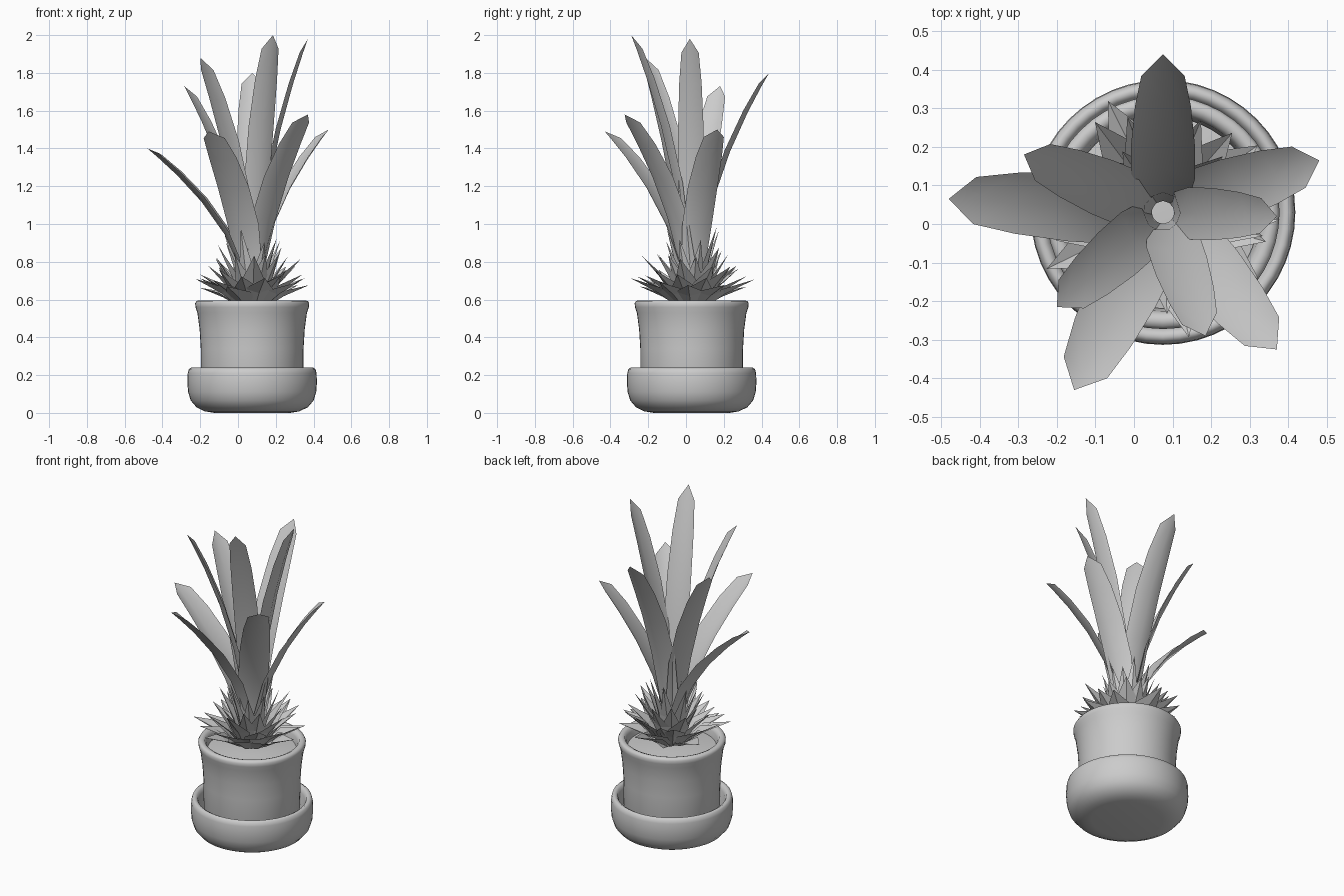
import bpy, math, random
from mathutils import Vector

if "Cube" in bpy.data.objects:
    bpy.data.objects.remove(bpy.data.objects["Cube"])

random.seed(4)
CX, CY = 0.075, 0.03      # axis of the pot
TAU = 2 * math.pi


def make_object(name, verts, faces, angle=None):
    mesh = bpy.data.meshes.new(name)
    mesh.from_pydata(verts, [], faces)
    mesh.update()
    obj = bpy.data.objects.new(name, mesh)
    bpy.context.collection.objects.link(obj)
    if angle:
        bpy.ops.object.select_all(action='DESELECT')
        obj.select_set(True)
        bpy.context.view_layer.objects.active = obj
        bpy.ops.object.shade_smooth_by_angle(angle=math.radians(angle))
    return obj


def lathe(name, profile, seg=48):
    """Revolve (radius, z) points round the pot axis, fanning closed ends."""
    verts, faces, rings = [], [], []
    for r, z in profile:
        n = 1 if r == 0 else seg
        rings.append([len(verts) + i for i in range(n)])
        verts += [(CX + r * math.cos(TAU * i / seg), CY + r * math.sin(TAU * i / seg), z)
                  for i in range(n)]
    for a, b in zip(rings, rings[1:]):
        for i in range(seg):
            j = (i + 1) % seg
            quad = [a[i % len(a)], a[j % len(a)], b[j % len(b)], b[i % len(b)]]
            faces.append(list(dict.fromkeys(quad)))
    return make_object(name, verts, faces, 60)


def leaf(verts, faces, tip, base_r, base_z, stations, width, power, cup):
    """Folded blade: stations are (fraction of height, fraction of width)."""
    dx, dy = tip[0] - CX, tip[1] - CY
    reach = math.hypot(dx, dy)
    out = Vector((dx / reach, dy / reach, 0))
    side = Vector((-out.y, out.x, 0))
    rise, run = tip[2] - base_z, reach - base_r
    start = len(verts)
    for h, w in stations:
        mid = Vector((CX, CY, base_z + rise * h)) + out * (base_r + run * h ** power)
        slope = run * power * max(h, 0.01) ** (power - 1)
        normal = Vector((-out.x * rise, -out.y * rise, slope)).normalized()
        half = width * w / 2
        verts += [mid - side * half + normal * half * cup, mid,
                  mid + side * half + normal * half * cup]
    for k in range(len(stations) - 1):
        a = start + 3 * k
        faces += [(a, a + 1, a + 4, a + 3), (a + 1, a + 2, a + 5, a + 4)]
    # pointed end
    verts.append(Vector(tip))
    a, t = start + 3 * (len(stations) - 1), len(verts) - 1
    faces += [(a, a + 1, t), (a + 1, a + 2, t)]


# Saucer and pot
lathe("saucer", [(0, 0.004), (0.2, 0), (0.25, 0.008), (0.295, 0.03), (0.325, 0.065),
                 (0.339, 0.11), (0.343, 0.16), (0.341, 0.21), (0.335, 0.232), (0.322, 0.24),
                 (0.307, 0.232), (0.298, 0.21), (0.293, 0.14), (0.28, 0.09), (0, 0.08)])
lathe("pot", [(0, 0.085), (0.26, 0.085), (0.27, 0.11), (0.272, 0.34), (0.278, 0.44),
              (0.29, 0.53), (0.3, 0.56), (0.302, 0.58), (0.295, 0.592), (0.28, 0.596),
              (0.265, 0.59), (0.256, 0.57), (0.25, 0.53), (0.246, 0.5)])
lathe("soil", [(0.249, 0.535), (0.12, 0.55), (0, 0.555)])

# Tall crown leaves: tip position and width
TALL = [((0.075, 0.44, 1.80), 0.165), ((0.48, 0.165, 1.50), 0.165),
        ((0.37, 0.02, 1.98), 0.135), ((0.37, -0.325, 1.58), 0.17),
        ((0.185, -0.29, 2.00), 0.14), ((-0.155, -0.43, 1.49), 0.185),
        ((-0.2, -0.215, 1.88), 0.145), ((-0.48, 0.065, 1.40), 0.18),
        ((-0.285, 0.18, 1.73), 0.15)]
BLADE = [(0, 0.55), (0.22, 0.8), (0.45, 1), (0.66, 1), (0.83, 0.88), (0.945, 0.68)]
verts, faces = [], []
for tip, width in TALL:
    leaf(verts, faces, tip, 0.03, 0.57, BLADE, width, 1.9, 0.35)
make_object("tall_leaves", verts, faces, 75)

# Rings of short spiky leaves: count, tip radius, tip height, width
RINGS = [(9, 0.32, 0.68, 0.16), (10, 0.29, 0.735, 0.15), (9, 0.25, 0.79, 0.13),
         (9, 0.20, 0.86, 0.11), (8, 0.15, 0.94, 0.09)]
verts, faces = [], []
for k, (count, r, z, width) in enumerate(RINGS):
    for i in range(count):
        a = TAU * (i + 0.37 * k) / count + random.uniform(-0.12, 0.12)
        rr = r * random.uniform(0.93, 1.07)
        tip = (CX + rr * math.cos(a), CY + rr * math.sin(a), z + random.uniform(-0.035, 0.045))
        leaf(verts, faces, tip, 0.09 - 0.01 * k, 0.57, [(0, 0.6), (0.45, 0.95)],
             width, 1.25, 0.35)
make_object("short_leaves", verts, faces)
